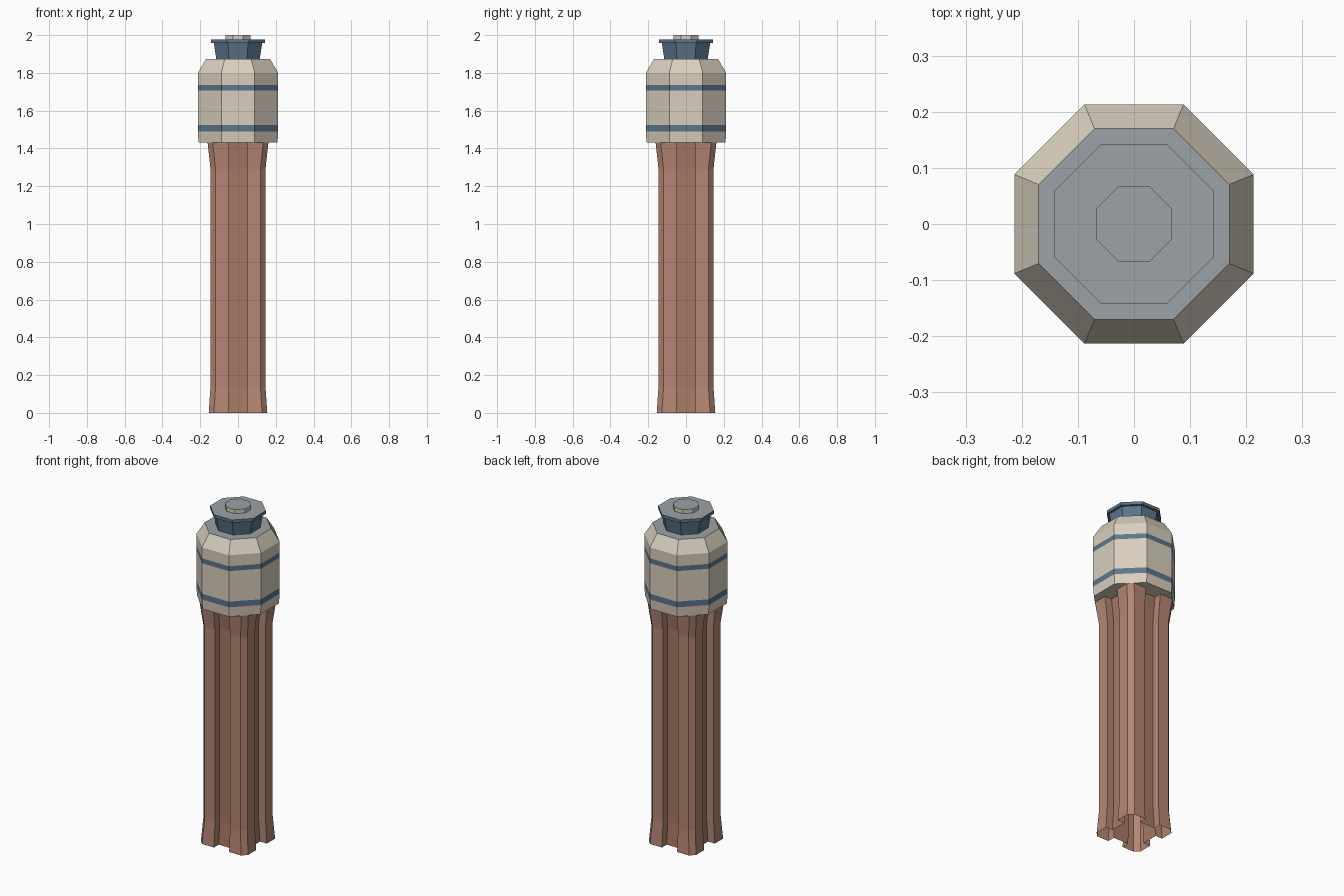
import bpy, bmesh, math

if "Cube" in bpy.data.objects:
    bpy.data.objects.remove(bpy.data.objects["Cube"])


def material(name, rgb):
    m = bpy.data.materials.new(name)
    m.diffuse_color = (*rgb, 1)
    m.use_nodes = True
    m.node_tree.nodes["Principled BSDF"].inputs["Base Color"].default_value = m.diffuse_color
    return m


CREAM = material("cream", (0.69, 0.62, 0.51))
BLUE = material("slate_blue", (0.11, 0.18, 0.26))
GREY = material("grey_top", (0.33, 0.36, 0.39))
WOOD = material("terracotta", (0.46, 0.24, 0.17))
DARK = material("terracotta_groove", (0.38, 0.19, 0.13))


def loft(name, rings, mats, pick, bottom=None, top=None):
    """Join rings of points with quads; pick(level, side) gives the material slot."""
    bm = bmesh.new()
    loops = [[bm.verts.new(p) for p in ring] for ring in rings]
    n = len(loops[0])
    for k in range(len(loops) - 1):
        a, b = loops[k], loops[k + 1]
        for i in range(n):
            j = (i + 1) % n
            bm.faces.new((a[i], a[j], b[j], b[i])).material_index = pick(k, i)
    if bottom is not None:
        bm.faces.new(loops[0][::-1]).material_index = bottom
    if top is not None:
        bm.faces.new(loops[-1]).material_index = top
    mesh = bpy.data.meshes.new(name)
    bm.to_mesh(mesh)
    bm.free()
    for m in mats:
        mesh.materials.append(m)
    obj = bpy.data.objects.new(name, mesh)
    bpy.context.collection.objects.link(obj)
    return obj


def octagon(apothem, z):
    r = apothem / math.cos(math.pi / 8)
    angles = [math.pi / 8 + i * math.pi / 4 for i in range(8)]
    return [(r * math.cos(a), r * math.sin(a), z) for a in angles]


def grooved_square(h, z):
    """Chamfered square with a groove down the middle of each side."""
    w, floor, c = 0.05, h - 0.045, h - 0.027
    side = [(h, -c), (h, -w), (floor, -w), (floor, w), (h, w), (h, c)]
    pts = []
    for q in range(4):
        pts += [(x, y, z) for x, y in side]
        side = [(-y, x) for x, y in side]
    return pts


# Grooved shaft, flared at both ends and open underneath
shaft = [(0.155, 0.0), (0.1455, 0.14), (0.1455, 1.29), (0.161, 1.432)]
loft("shaft", [grooved_square(h, z) for h, z in shaft], [WOOD, DARK],
     lambda k, i: 1 if i % 6 == 2 else 0)

# Octagonal head with two coloured bands and a bevelled shoulder
head = [(0.209, 1.432), (0.213, 1.49), (0.213, 1.524), (0.213, 1.706),
        (0.213, 1.735), (0.213, 1.80), (0.17, 1.873)]
loft("head", [octagon(a, z) for a, z in head], [CREAM, BLUE, GREY],
     lambda k, i: 1 if k in (1, 3) else 0, bottom=0, top=2)

# Neck, cap plate and knob
loft("neck", [octagon(0.115, 1.873), octagon(0.128, 1.958)], [BLUE],
     lambda k, i: 0)
loft("cap_plate", [octagon(0.142, 1.958), octagon(0.142, 1.976)], [BLUE, GREY],
     lambda k, i: 0, bottom=0, top=1)
loft("knob", [octagon(0.067, 1.976), octagon(0.067, 2.0)], [CREAM, GREY],
     lambda k, i: 0, top=1)
